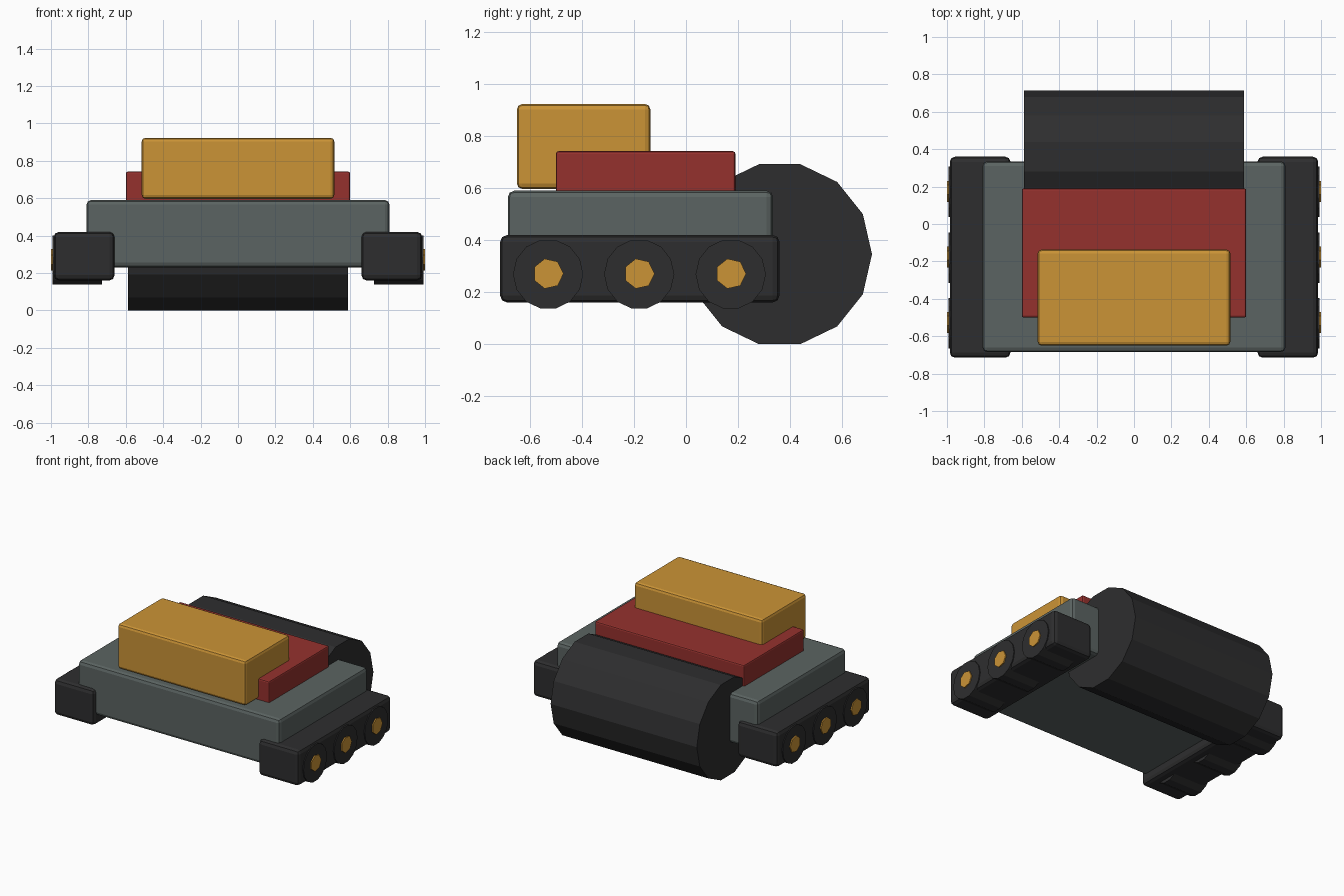
import bpy
import bmesh
from math import pi
from mathutils import Matrix, Vector

cube = bpy.data.objects.get("Cube")
if cube:
    bpy.data.objects.remove(cube, do_unlink=True)


def material(name, rgb):
    mat = bpy.data.materials.new(name)
    mat.use_nodes = True
    mat.diffuse_color = (*rgb, 1)
    mat.node_tree.nodes["Principled BSDF"].inputs["Base Color"].default_value = (*rgb, 1)
    return mat


grey = material("slate grey", (0.105, 0.127, 0.122))
red = material("brick red", (0.30, 0.031, 0.027))
orange = material("amber", (0.60, 0.295, 0.037))
black = material("rubber black", (0.027, 0.027, 0.028))


def add_object(name, bm, mat):
    mesh = bpy.data.meshes.new(name)
    bm.to_mesh(mesh)
    bm.free()
    mesh.materials.append(mat)
    obj = bpy.data.objects.new(name, mesh)
    bpy.context.collection.objects.link(obj)
    return obj


def box(name, low, high, mat, bevel):
    """Bevelled block between two opposite corners."""
    low, high = Vector(low), Vector(high)
    bm = bmesh.new()
    place = Matrix.Translation((low + high) / 2) @ Matrix.Diagonal((high - low).to_4d())
    bmesh.ops.create_cube(bm, size=1, matrix=place)
    obj = add_object(name, bm, mat)
    mod = obj.modifiers.new("Bevel", "BEVEL")
    mod.width = bevel
    mod.segments = 2
    return obj


def roller(name, x0, x1, y, z, radius, sides, mat):
    """Faceted cylinder lying along x."""
    bm = bmesh.new()
    place = Matrix.Translation(((x0 + x1) / 2, y, z)) @ Matrix.Rotation(pi / 2, 4, "Y")
    bmesh.ops.create_cone(bm, cap_ends=True, segments=sides, radius1=radius,
                          radius2=radius, depth=abs(x1 - x0), matrix=place)
    return add_object(name, bm, mat)


# Hull, deck and cabin
box("hull", (-0.81, -0.685, 0.23), (0.81, 0.335, 0.59), grey, 0.025)
box("deck", (-0.6, -0.5, 0.56), (0.6, 0.19, 0.742), red, 0.01)
box("cabin", (-0.515, -0.65, 0.597), (0.515, -0.137, 0.923), orange, 0.02)

# Rear drum
roller("drum", -0.587, 0.587, 0.36, 0.346, 0.355, 14, black)

# Track units with three wheels on each side
for side, sign in (("left", 1), ("right", -1)):
    inner, outer = sorted((0.66 * sign, 0.985 * sign))
    box(side + "_track", (inner, -0.715, 0.16), (outer, 0.36, 0.42), black, 0.028)
    for place, y in (("front", -0.53), ("middle", -0.18), ("rear", 0.172)):
        roller(f"{side}_{place}_wheel", 0.727 * sign, 0.992 * sign, y, 0.269, 0.135, 14, black)
        roller(f"{side}_{place}_hub", 0.9 * sign, sign, y, 0.271, 0.059, 7, orange)
